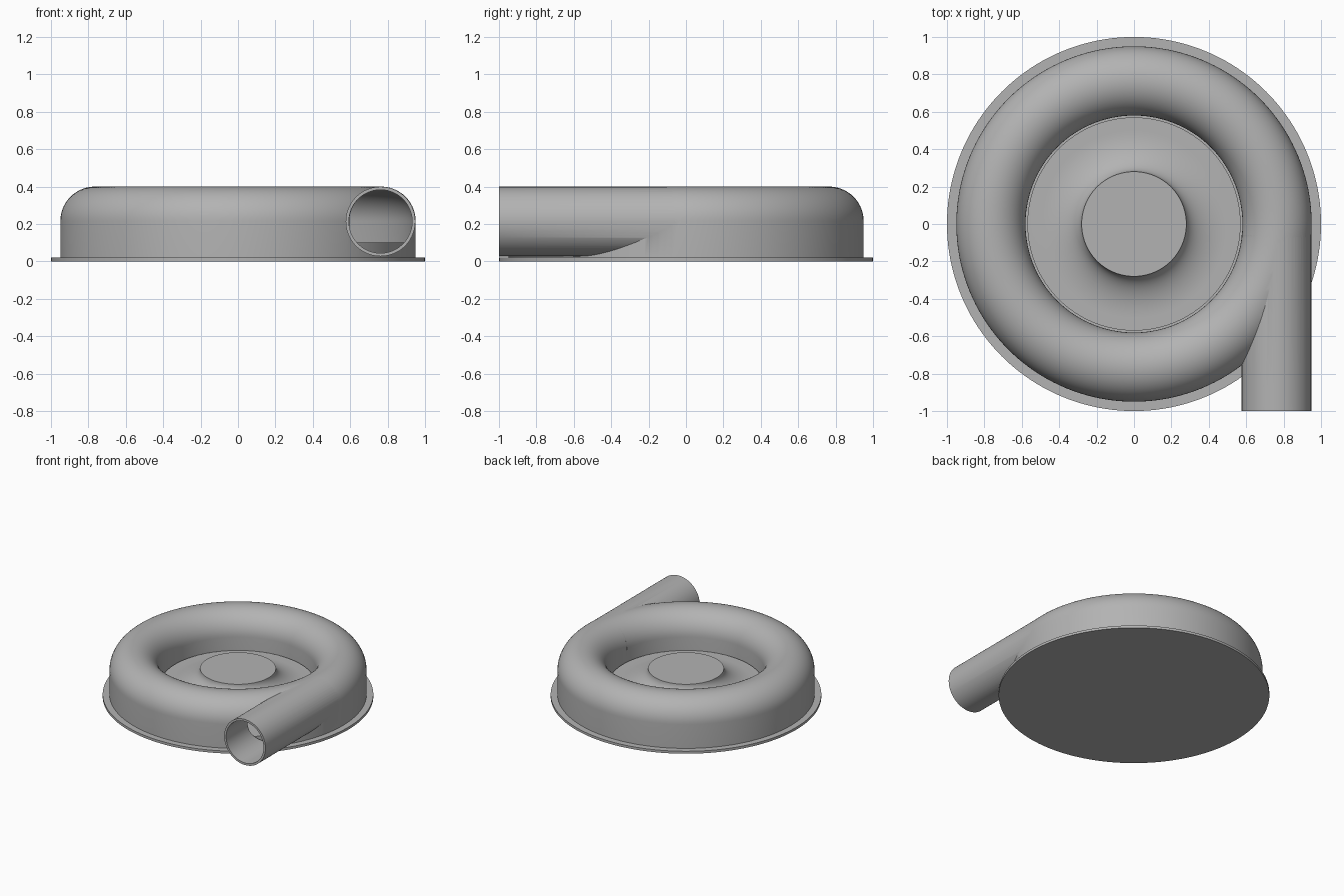
import bpy, bmesh
from math import sin, cos, pi, radians
from mathutils import Matrix, Vector

cube = bpy.data.objects.get("Cube")
if cube:
    bpy.data.objects.remove(cube, do_unlink=True)

grey = bpy.data.materials.new("cast_grey")
grey.use_nodes = True
colour = (0.45, 0.45, 0.45, 1)
grey.diffuse_color = colour
grey.node_tree.nodes["Principled BSDF"].inputs["Base Color"].default_value = colour

RING = 0.765      # radius of the volute centre line
MID = 0.215       # height of the volute centre line
STEPS = 160


def add_object(name, bm):
    bmesh.ops.recalc_face_normals(bm, faces=bm.faces)
    mesh = bpy.data.meshes.new(name)
    bm.to_mesh(mesh)
    bm.free()
    mesh.materials.append(grey)
    obj = bpy.data.objects.new(name, mesh)
    bpy.context.collection.objects.link(obj)
    return obj


def revolve(name, profile, closed):
    """Spin an (r, z) profile about the z axis."""
    bm = bmesh.new()
    verts = [bm.verts.new((r, 0, z)) for r, z in profile]
    edges = [bm.edges.new(pair) for pair in zip(verts, verts[1:])]
    if closed:
        edges.append(bm.edges.new((verts[-1], verts[0])))
    bmesh.ops.spin(bm, geom=verts + edges, axis=(0, 0, 1), cent=(0, 0, 0),
                   angle=2 * pi, steps=STEPS, use_merge=True)
    bmesh.ops.remove_doubles(bm, verts=bm.verts, dist=1e-5)
    return add_object(name, bm)


def arch(radius, floor):
    """Half-round arch on straight legs."""
    arc = [(RING + radius * cos(pi * i / 28), MID + radius * sin(pi * i / 28))
           for i in range(29)]
    return [(RING + radius, floor)] + arc + [(RING - radius, floor)]


def tube(name, radius, start, end):
    """Solid cylinder along y at the outlet position."""
    bm = bmesh.new()
    place = Matrix.Translation(Vector((0.762, (start + end) / 2, 0.2135)))
    bmesh.ops.create_cone(bm, cap_ends=True, segments=80, radius1=radius,
                          radius2=radius, depth=abs(end - start),
                          matrix=place @ Matrix.Rotation(pi / 2, 4, "X"))
    return add_object(name, bm)


def combine(target, other, operation):
    mod = target.modifiers.new("combine", "BOOLEAN")
    mod.object, mod.operation, mod.solver = other, operation, "EXACT"
    bpy.context.view_layer.objects.active = target
    bpy.ops.object.modifier_apply(modifier=mod.name)
    bpy.data.objects.remove(other, do_unlink=True)


# Flat mounting flange
flange = revolve("base_flange", [(0, 0), (1, 0), (1, 0.02), (0, 0.02)], False)

# Hollow volute casing with tangential outlet pipe
casing = revolve("volute_casing", arch(0.185, 0.015), True)
combine(casing, tube("outlet_pipe", 0.186, -0.06, -1.0), "UNION")
combine(casing, revolve("chamber", arch(0.17, -0.05), True), "DIFFERENCE")
combine(casing, tube("bore", 0.169, -0.07, -1.1), "DIFFERENCE")

# Back plate with a flared hub and a small step at its eye
flare = [(0.5 - 0.22 * sin(a), 0.23 - 0.12 * cos(a))
         for a in (pi / 2 * i / 16 for i in range(17))]
hub = revolve("hub_plate", [(0, 0.015), (0.92, 0.015), (0.92, 0.1), (0.57, 0.1),
                            (0.57, 0.11)] + flare + [(0, 0.23)], False)

# Smooth curves, crisp rims
bpy.ops.object.select_all(action="DESELECT")
for obj in (flange, casing, hub):
    obj.select_set(True)
    bpy.context.view_layer.objects.active = obj
bpy.ops.object.shade_smooth_by_angle(angle=radians(30))
